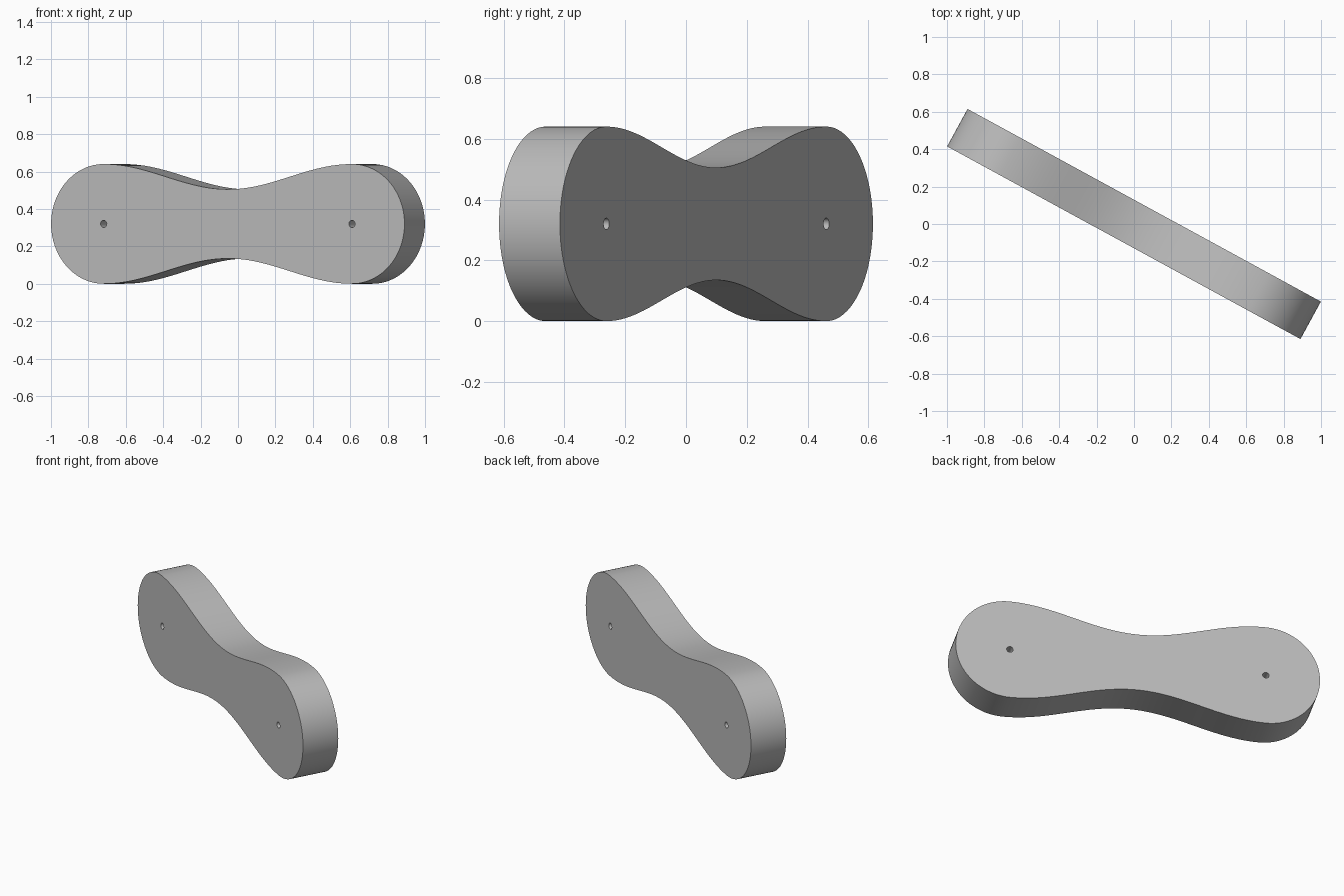
import bpy, bmesh
from math import sin, cos, pi, radians

cube = bpy.data.objects.get("Cube")
if cube:
    bpy.data.objects.remove(cube)

RADIUS = 0.32      # rounded ends
WAIST = 0.185      # half height at the middle
REACH = 0.756      # middle to each hole
THICK = 0.228
HOLE = 0.019
TURN = radians(-28.6)

grey = bpy.data.materials.new("grey")
grey.use_nodes = True
colour = (0.5, 0.5, 0.5, 1)
grey.diffuse_color = colour
grey.node_tree.nodes["Principled BSDF"].inputs["Base Color"].default_value = colour


def make_prism(name, outline, depth):
    """Extrude an x-z outline evenly either side of y = 0."""
    bm = bmesh.new()
    face = bm.faces.new([bm.verts.new((x, -depth / 2, z)) for x, z in outline])
    ext = bmesh.ops.extrude_face_region(bm, geom=[face])
    moved = [g for g in ext["geom"] if isinstance(g, bmesh.types.BMVert)]
    bmesh.ops.translate(bm, verts=moved, vec=(0, depth, 0))
    bmesh.ops.recalc_face_normals(bm, faces=bm.faces[:])
    mesh = bpy.data.meshes.new(name)
    bm.to_mesh(mesh)
    bm.free()
    mesh.materials.append(grey)
    obj = bpy.data.objects.new(name, mesh)
    bpy.context.collection.objects.link(obj)
    return obj


# Outline: right rounded end, then the waisted top edge, then both turned half round
ARC, NECK = 48, 48
half = []
for i in range(ARC):
    a = -pi / 2 + pi * i / ARC
    half.append((REACH + RADIUS * cos(a), RADIUS * sin(a)))
for i in range(NECK):
    x = REACH * (1 - 2 * i / NECK)
    half.append((x, WAIST + (RADIUS - WAIST) * (1 - cos(pi * x / REACH)) / 2))
outline = half + [(-x, -z) for x, z in half]
plate = make_prism("waisted_plate", outline, THICK)

# Pin holes through both ends
for side in (-1, 1):
    ring = [(side * REACH + HOLE * cos(2 * pi * i / 32), HOLE * sin(2 * pi * i / 32))
            for i in range(32)]
    cutter = make_prism("hole_cutter", ring, THICK * 2)
    cutter.hide_render = True
    mod = plate.modifiers.new("pin_hole", 'BOOLEAN')
    mod.operation = 'DIFFERENCE'
    mod.solver = 'EXACT'
    mod.object = cutter
    bpy.context.view_layer.objects.active = plate
    bpy.ops.object.modifier_apply(modifier=mod.name)
    bpy.data.objects.remove(cutter)

# Stand the plate on the ground, turned across the axes
plate.location.z = RADIUS
plate.rotation_euler.z = TURN
bpy.ops.object.select_all(action='DESELECT')
plate.select_set(True)
bpy.context.view_layer.objects.active = plate
bpy.ops.object.shade_smooth_by_angle(angle=radians(30))
